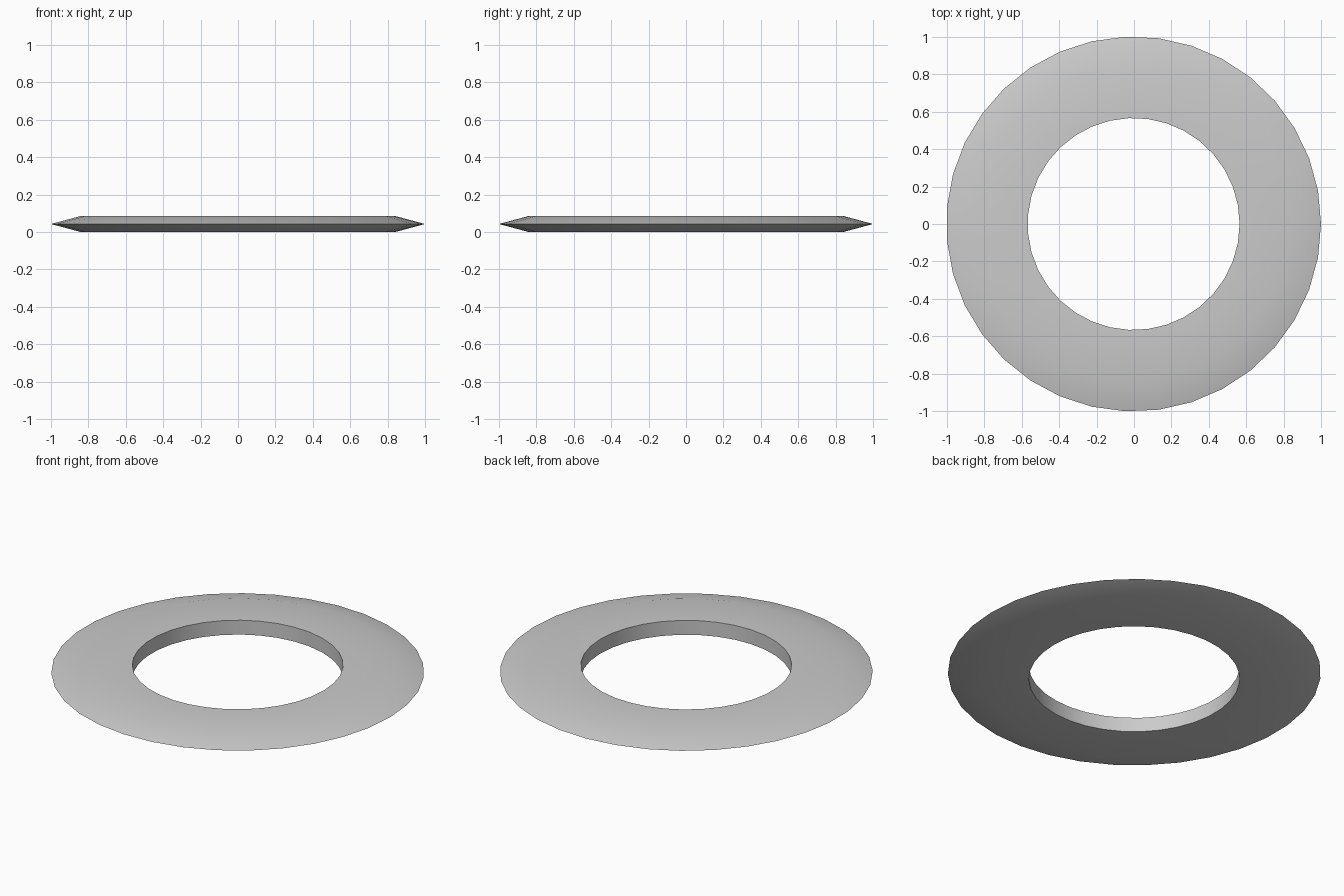
import bpy, bmesh, math

if "Cube" in bpy.data.objects:
    bpy.data.objects.remove(bpy.data.objects["Cube"])

SIDES = 35
# ring cross-section (radius, z)
PROFILE = [(0.566, 0.0), (0.843, 0.0), (1.001, 0.0425), (0.843, 0.085), (0.566, 0.085)]

# revolve the cross-section around z
bm = bmesh.new()
rings = []
for i in range(SIDES):
    a = 2 * math.pi * i / SIDES
    rings.append([bm.verts.new((r * math.cos(a) - 0.002, r * math.sin(a), z)) for r, z in PROFILE])
n = len(PROFILE)
for i in range(SIDES):
    p, q = rings[i], rings[(i + 1) % SIDES]
    for j in range(n):
        k = (j + 1) % n
        bm.faces.new((p[j], q[j], q[k], p[k]))
bmesh.ops.recalc_face_normals(bm, faces=bm.faces)
mesh = bpy.data.meshes.new("flat_ring")
bm.to_mesh(mesh)
bm.free()

ring = bpy.data.objects.new("flat_ring", mesh)
bpy.context.collection.objects.link(ring)
bpy.context.view_layer.objects.active = ring
ring.select_set(True)
bpy.ops.object.shade_smooth_by_angle(angle=math.radians(30))

# keep the flat faces flat while the bevel shades smoothly
wn = ring.modifiers.new("weighted_normals", 'WEIGHTED_NORMAL')
wn.weight = 100
wn.keep_sharp = True
